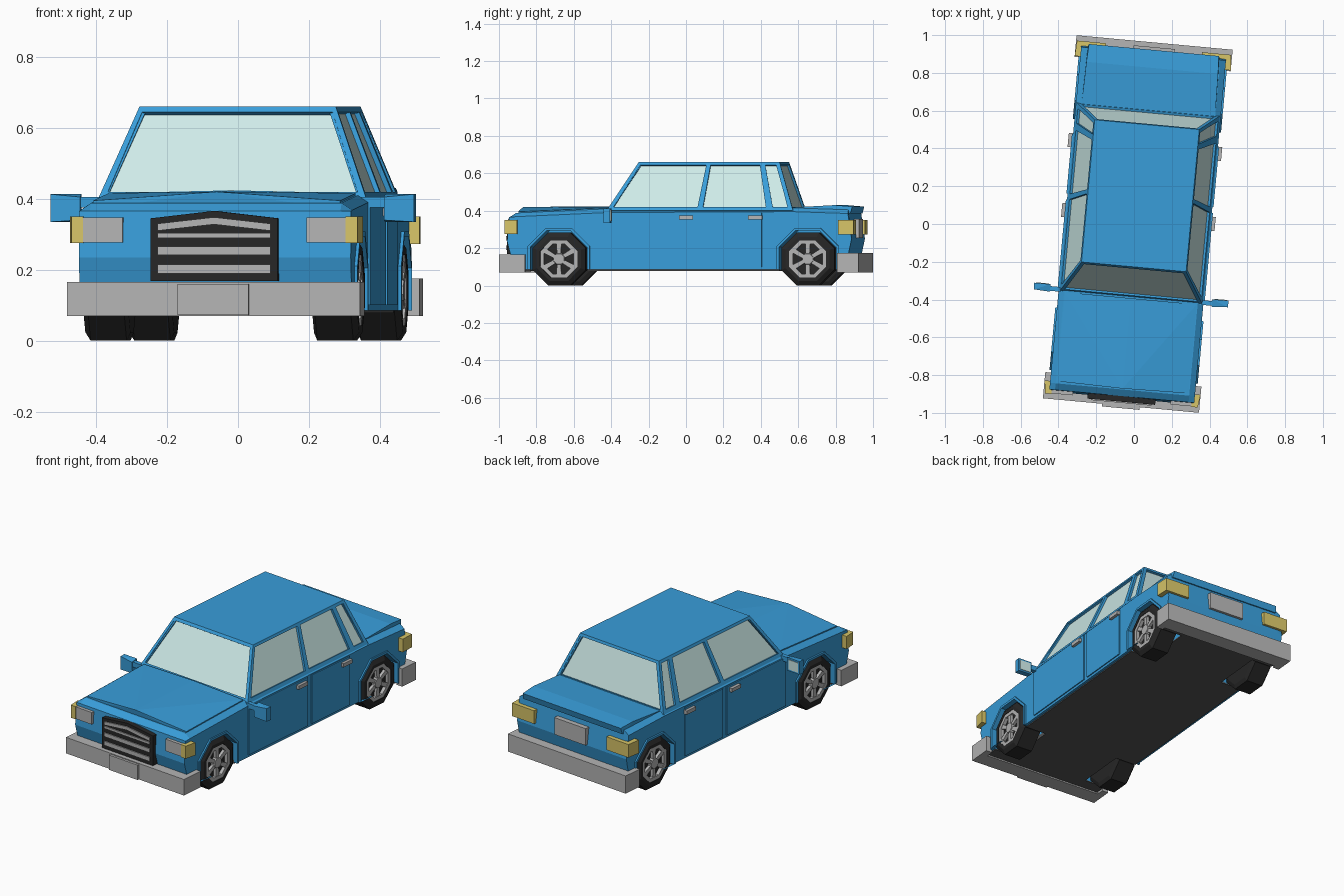
import bpy, bmesh, math
from mathutils import Matrix, Vector

if "Cube" in bpy.data.objects:
    bpy.data.objects.remove(bpy.data.objects["Cube"])

# The whole car sits slightly turned about z
PLACE = Matrix.Translation((0.02, 0, 0)) @ Matrix.Rotation(math.radians(-5.3), 4, 'Z')


def material(name, r, g, b):
    m = bpy.data.materials.new(name)
    m.diffuse_color = (r, g, b, 1)
    m.use_nodes = True
    m.node_tree.nodes["Principled BSDF"].inputs["Base Color"].default_value = m.diffuse_color
    return m


BLUE = material("blue_paint", 0.04, 0.34, 0.70)
GLASS = material("pale_glass", 0.62, 0.83, 0.81)
YELLOW = material("yellow_lamp", 0.68, 0.56, 0.14)
BLACK = material("black_rubber", 0.02, 0.02, 0.02)
DARK = material("dark_underside", 0.09, 0.09, 0.09)
GREY = material("light_grey", 0.46, 0.46, 0.46)


def finish(name, bm, mat):
    bmesh.ops.recalc_face_normals(bm, faces=bm.faces)
    bm.transform(PLACE)
    me = bpy.data.meshes.new(name)
    bm.to_mesh(me)
    bm.free()
    ob = bpy.data.objects.new(name, me)
    bpy.context.collection.objects.link(ob)
    if mat:
        me.materials.append(mat)
    return ob


def hull(name, pts, mat):
    bm = bmesh.new()
    for p in pts:
        bm.verts.new(p)
    bmesh.ops.convex_hull(bm, input=bm.verts)
    bmesh.ops.dissolve_limit(bm, angle_limit=0.01, verts=bm.verts, edges=bm.edges)
    return finish(name, bm, mat)


def box(name, x, y, z, mat):
    return hull(name, [(a, b, c) for a in x for b in y for c in z], mat)


def loft(name, rings, mat):
    bm = bmesh.new()
    loops = [[bm.verts.new(p) for p in r] for r in rings]
    n = len(loops[0])
    for a, b in zip(loops, loops[1:]):
        for i in range(n):
            bm.faces.new((a[i], a[(i + 1) % n], b[(i + 1) % n], b[i]))
    bm.faces.new(loops[0])
    bm.faces.new(loops[-1])
    return finish(name, bm, mat)


def octagon(r, x, y, z=0.142):
    return [(x, y + r * math.cos(math.pi * (k + 0.5) / 4), z + r * math.sin(math.pi * (k + 0.5) / 4))
            for k in range(8)]


def cut(ob, cutter):
    mod = ob.modifiers.new("cut", 'BOOLEAN')
    mod.operation = 'DIFFERENCE'
    mod.solver = 'EXACT'
    mod.object = cutter
    dg = bpy.context.evaluated_depsgraph_get()
    me = bpy.data.meshes.new_from_object(ob.evaluated_get(dg))
    ob.modifiers.clear()
    ob.data = me


WHEELS = [("front", -0.647), ("rear", 0.689)]
SIDES = [("left", -1), ("right", 1)]

# Body: side profile lofted across the width, shoulders chamfered
profile = [(-0.885, 0.085), (-0.925, 0.235), (-0.915, 0.365), (-0.88, 0.388), (-0.39, 0.41),
           (0.61, 0.415), (0.905, 0.405), (0.925, 0.25), (0.89, 0.085)]


def side_ring(x, drop):
    return [(x, y, z - (drop if z > 0.37 else 0)) for y, z in profile]


body = loft("body", [side_ring(-0.385, 0.02), side_ring(-0.355, 0), side_ring(0.355, 0),
                     side_ring(0.385, 0.02)], BLUE)
pan = box("underside", (-0.37, 0.37), (-0.875, 0.88), (0.078, 0.1), DARK)

# Wheel arches cut out, then wheels with spoked rims
for end, y in WHEELS:
    for side, s in SIDES:
        tag = end + "_" + side
        cutter = hull("arch_cutter", octagon(0.165, s * 0.24, y) + octagon(0.165, s * 0.5, y), None)
        cut(body, cutter)
        cut(pan, cutter)
        bpy.data.objects.remove(cutter)
        inner, outer = octagon(0.165, 0, y), octagon(0.18, 0, y)
        for k in range(-1, 5):
            quad = [inner[k], inner[k + 1], outer[k], outer[k + 1]]
            quad = [(p[1], max(p[2], 0.085)) for p in quad]
            hull("arch_lip_" + tag, [(s * x, a, b) for x in (0.378, 0.394) for a, b in quad], BLUE)
        lathe = [(0.13, 0.26), (0.1537, 0.27), (0.1537, 0.372), (0.128, 0.388), (0.108, 0.388),
                 (0.108, 0.365)]
        loft("tyre_" + tag, [octagon(r, s * x, y) for r, x in lathe], BLACK)
        rim = [(0.108, 0.36), (0.108, 0.385), (0.086, 0.385), (0.086, 0.36)]
        loft("rim_" + tag, [octagon(r, s * x, y) for r, x in rim], GREY)
        hull("hub_" + tag, octagon(0.036, s * 0.36, y) + octagon(0.03, s * 0.387, y), GREY)
        for k in range(6):
            a = math.pi * k / 3 + math.pi / 6
            d, n = Vector((0, math.cos(a), math.sin(a))), Vector((0, -math.sin(a), math.cos(a)))
            c = Vector((0, y, 0.142))
            hull("spoke_" + tag, [c + d * r + n * w + Vector((s * x, 0, 0))
                 for r, h in ((0.02, 0.01), (0.094, 0.014)) for w in (-h, h) for x in (0.36, 0.382)], GREY)

# Bonnet with central ridge, boot lid with rear lip
hull("bonnet", [(x, y, z) for s in (-1, 1) for x, y, z in
     ((s * 0.35, -0.868, 0.395), (s * 0.35, -0.395, 0.416), (s * 0.35, -0.868, 0.37),
      (s * 0.35, -0.395, 0.37), (0, -0.875, 0.42), (0, -0.395, 0.424))], BLUE)
hull("boot_lid", [(s * x, y, z) for s in (-1, 1) for x, y, z in
     ((0.355, 0.61, 0.418), (0.35, 0.83, 0.43), (0.345, 0.925, 0.422), (0.355, 0.61, 0.38),
      (0.35, 0.915, 0.385))], BLUE)

# Cabin: glass core, then a frame laid on its four sloping faces
base = [(-0.38, -0.392, 0.40), (0.38, -0.392, 0.40), (0.38, 0.61, 0.40), (-0.38, 0.61, 0.40)]
top = [(-0.278, -0.228, 0.66), (0.278, -0.228, 0.66), (0.278, 0.528, 0.66), (-0.278, 0.528, 0.66)]
base, top = [[Vector(p) for p in q] for q in (base, top)]


def inset(p, d):
    return Vector((p.x - math.copysign(d, p.x), p.y - math.copysign(d, p.y - 0.1), p.z))


hull("window_glass", [inset(p, 0.014) for p in base] + [inset(p, 0.012) - Vector((0, 0, 0.008)) for p in top],
     GLASS)
hull("roof", top + [p + (q - p) * 0.05 for p, q in zip(top, base)], BLUE)


def strip(name, corners, s0, s1, t0, t1):
    a, b, c, d = corners
    n = (b - a).cross(d - a).normalized() * 0.022
    pts = [a.lerp(b, s).lerp(d.lerp(c, s), t) for s in (s0, s1) for t in (t0, t1)]
    hull(name, pts + [p - n for p in pts], BLUE)


for i, face in enumerate(("windscreen", "right_window", "rear_window", "left_window")):
    j = (i + 1) % 4
    quad = (base[i], base[j], top[j], top[i])
    for span in ((0, 1, 0, 0.075), (0, 1, 0.94, 1), (0, 0.025, 0, 1), (0.975, 1, 0, 1)):
        strip(face + "_frame", quad, *span)
    if i % 2:
        for lo, hi in ((0.484, 0.514), (0.857, 0.895)):
            if i == 3:
                lo, hi = 1 - hi, 1 - lo
            strip(face + "_pillar", quad, lo, hi, 0, 1)

# Doors, handles, mirrors and corner lamps on both sides
for side, s in SIDES:
    for door, y0, y1, h in (("front", -0.395, 0.095, 0.0), ("rear", 0.127, 0.443, 0.372)):
        bottom = [(y0, 0.1), (y1, 0.1), (y1, 0.388), (y0, 0.388)]
        if door == "rear":
            bottom = [(y0, 0.1), (y1, 0.1), (y1, 0.388), (y0, 0.388)]
        hull(door + "_door_" + side, [(s * x, y, z) for x in (0.37, 0.391) for y, z in bottom], BLUE)
        box(door + "_handle_" + side, (s * 0.385, s * 0.408), (h, h + 0.075), (0.352, 0.374), GREY)
    hull("mirror_" + side, [(s * x, y, z) for x, y, z in
         ((0.43, -0.40, 0.34), (0.43, -0.40, 0.405), (0.515, -0.395, 0.335), (0.515, -0.395, 0.413),
          (0.43, -0.36, 0.335), (0.43, -0.36, 0.413), (0.517, -0.36, 0.335), (0.517, -0.36, 0.413))], BLUE)
    box("mirror_glass_" + side, (s * 0.44, s * 0.507), (-0.365, -0.357), (0.345, 0.403), GLASS)
    box("mirror_arm_" + side, (s * 0.365, s * 0.44), (-0.395, -0.37), (0.375, 0.405), BLUE)
    box("headlight_" + side, (s * 0.26, s * 0.372), (-0.935, -0.89), (0.277, 0.348), GREY)
    hull("front_indicator_" + side, [(s * x, y, z) for z in (0.275, 0.35) for x, y in
         ((0.372, -0.938), (0.405, -0.938), (0.415, -0.87), (0.372, -0.87))], YELLOW)
    hull("tail_light_" + side, [(s * x, y, z) for z in (0.272, 0.35) for x, y in
         ((0.255, 0.937), (0.41, 0.937), (0.415, 0.855), (0.255, 0.855))], YELLOW)
    box("front_bumper_end_" + side, (s * 0.375, s * 0.415), (-0.93, -0.826), (0.07, 0.165), GREY)
    box("rear_bumper_end_" + side, (s * 0.375, s * 0.415), (0.85, 0.93), (0.07, 0.175), GREY)
    # Upper grille chevron, half per side
    hull("grille_chevron_" + side, [(x, y, z) for y in (-0.951, -0.94) for x, z in
         ((0, 0.328), (0, 0.348), (s * 0.16, 0.310), (s * 0.16, 0.330))], GREY)

# Bumpers and number plates
box("front_bumper", (-0.415, 0.415), (-0.965, -0.87), (0.07, 0.165), GREY)
box("rear_bumper", (-0.415, 0.415), (0.87, 0.965), (0.07, 0.175), GREY)
box("front_plate", (-0.1, 0.1), (-0.979, -0.96), (0.072, 0.16), GREY)
box("rear_plate", (-0.11, 0.11), (0.90, 0.94), (0.255, 0.355), GREY)

# Grille with horizontal slats
hull("grille", [(x, y, z) for y in (-0.945, -0.89) for x, z in
     ((-0.18, 0.168), (0.18, 0.168), (0.18, 0.345), (0, 0.366), (-0.18, 0.345))], BLACK)
for z0, z1 in ((0.19, 0.215), (0.242, 0.265), (0.29, 0.304)):
    box("grille_slat", (-0.16, 0.16), (-0.951, -0.94), (z0, z1), GREY)
